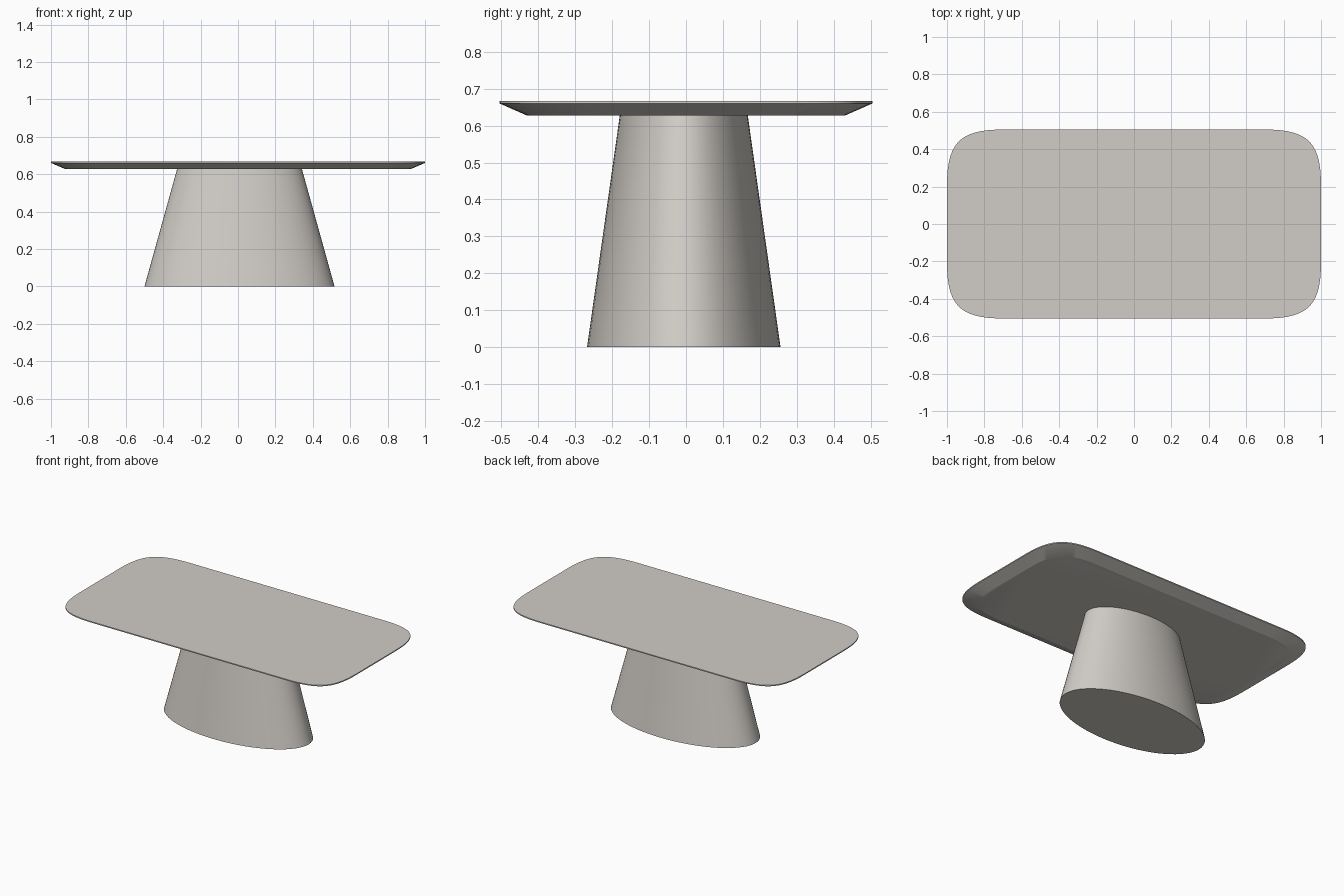
import bpy, bmesh, math
from mathutils import Vector
from mathutils.geometry import interpolate_bezier

if "Cube" in bpy.data.objects:
    bpy.data.objects.remove(bpy.data.objects["Cube"])

stone = bpy.data.materials.new("warm_grey")
stone.diffuse_color = (0.64, 0.61, 0.57, 1)
stone.use_nodes = True
stone.node_tree.nodes["Principled BSDF"].inputs["Base Color"].default_value = stone.diffuse_color


def rounded_rect(hx, hy, r, k=0.77, n=16):
    """Counter-clockwise rectangle outline with soft bezier corners."""
    pts = []
    for sx, sy in ((1, 1), (-1, 1), (-1, -1), (1, -1)):
        c = Vector((sx * hx, sy * hy))
        a = c - Vector((0, sy * r))      # end on the short side
        b = c - Vector((sx * r, 0))      # end on the long side
        if sx * sy < 0:
            a, b = b, a
        arc = interpolate_bezier(a, a.lerp(c, k), b.lerp(c, k), b, n)
        pts += [(p[0], p[1]) for p in arc]
    return pts


def ellipse(cx, cy, rx, ry, n=72):
    return [(cx + rx * math.cos(2 * math.pi * i / n),
             cy + ry * math.sin(2 * math.pi * i / n)) for i in range(n)]


def loft(name, sections):
    """Closed solid through (outline, z) sections, listed bottom to top."""
    bm = bmesh.new()
    rings = [[bm.verts.new((x, y, z)) for x, y in outline] for outline, z in sections]
    for low, high in zip(rings, rings[1:]):
        for i in range(len(low)):
            j = (i + 1) % len(low)
            bm.faces.new((low[i], low[j], high[j], high[i]))
    bm.faces.new(rings[0][::-1])
    bm.faces.new(rings[-1])
    mesh = bpy.data.meshes.new(name)
    bm.to_mesh(mesh)
    bm.free()
    mesh.materials.append(stone)
    obj = bpy.data.objects.new(name, mesh)
    bpy.context.collection.objects.link(obj)
    bpy.ops.object.select_all(action='DESELECT')
    obj.select_set(True)
    bpy.context.view_layer.objects.active = obj
    bpy.ops.object.shade_smooth_by_angle(angle=math.radians(20))
    return obj


# Thin tabletop with a wide chamfer underneath
rim = rounded_rect(1.0, 0.505, 0.30)
loft("tabletop", [(rounded_rect(0.923, 0.43, 0.27), 0.627), (rim, 0.66), (rim, 0.667)])

# Tapered oval pedestal
loft("pedestal", [(ellipse(0.008, -0.006, 0.508, 0.262), 0.0),
                  (ellipse(0.008, -0.006, 0.333, 0.173), 0.63)])
